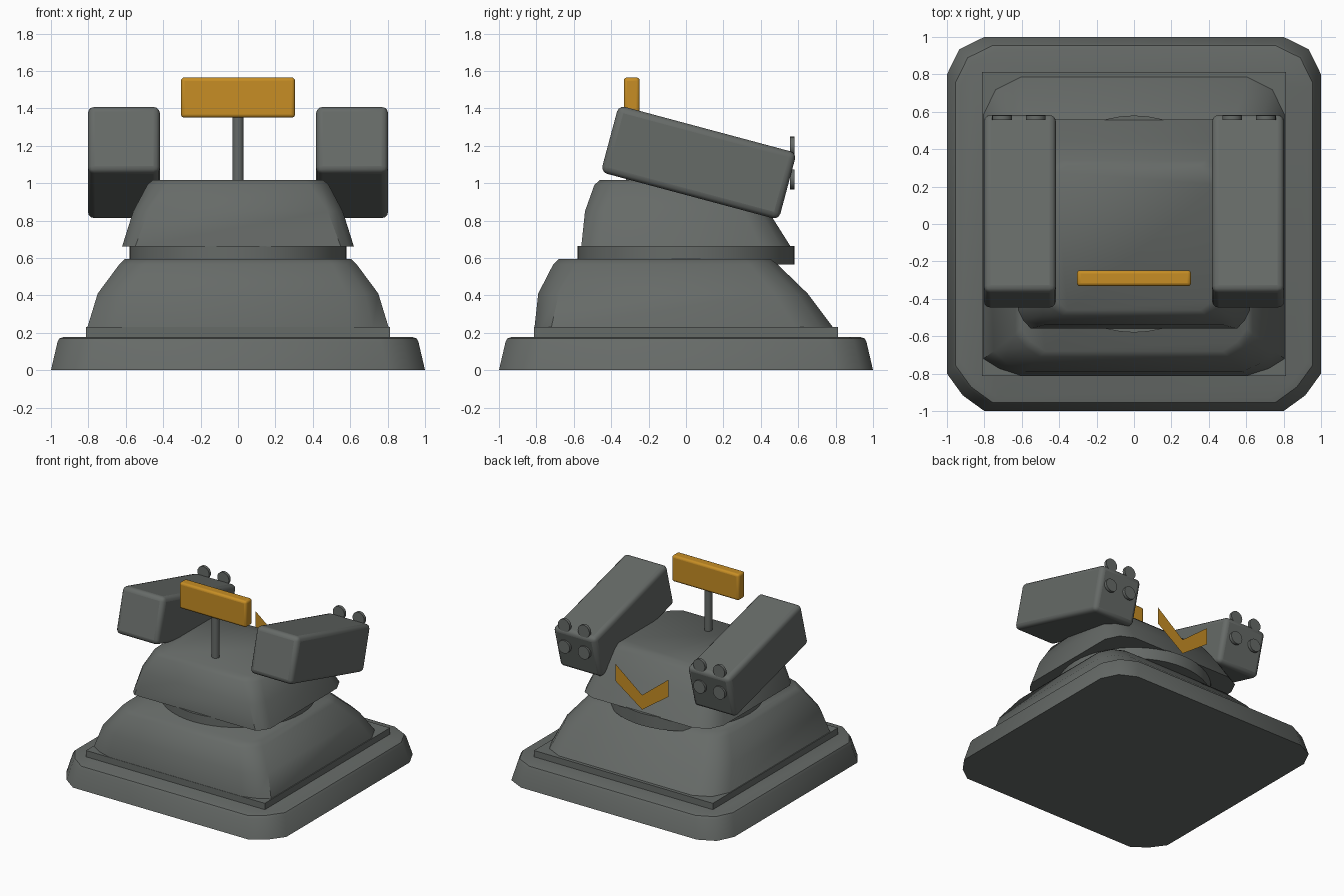
import bpy, bmesh
from math import radians
from mathutils import Matrix

cube = bpy.data.objects.get("Cube")
if cube:
    bpy.data.objects.remove(cube, do_unlink=True)


def material(name, rgb):
    m = bpy.data.materials.new(name)
    m.use_nodes = True
    m.diffuse_color = (*rgb, 1)
    m.node_tree.nodes["Principled BSDF"].inputs["Base Color"].default_value = (*rgb, 1)
    return m


GREY = material("dark grey", (0.133, 0.145, 0.137))
AMBER = material("amber", (0.57, 0.27, 0.018))


def finish(name, bm, mat, smooth=40, bevel=0.0):
    bmesh.ops.recalc_face_normals(bm, faces=bm.faces)
    mesh = bpy.data.meshes.new(name)
    bm.to_mesh(mesh)
    bm.free()
    mesh.materials.append(mat)
    ob = bpy.data.objects.new(name, mesh)
    bpy.context.collection.objects.link(ob)
    if bevel:
        mod = ob.modifiers.new("rounded edges", "BEVEL")
        mod.width, mod.segments = bevel, 3
    bpy.ops.object.select_all(action="DESELECT")
    ob.select_set(True)
    bpy.context.view_layer.objects.active = ob
    bpy.ops.object.shade_smooth_by_angle(angle=radians(smooth))
    return ob


def box(name, size, loc, mat, bevel=0.0, tilt=0.0):
    bm = bmesh.new()
    bmesh.ops.create_cube(bm, size=1, matrix=Matrix.Diagonal((*size, 1)))
    ob = finish(name, bm, mat, bevel=bevel)
    ob.location = loc
    ob.rotation_euler.x = radians(tilt)
    return ob


def cylinder(name, radius, depth, loc, sides, axis="Z"):
    bm = bmesh.new()
    bmesh.ops.create_cone(bm, cap_ends=True, segments=sides,
                          radius1=radius, radius2=radius, depth=depth)
    ob = finish(name, bm, GREY)
    ob.location = loc
    if axis == "Y":
        ob.rotation_euler.x = radians(90)
    return ob


def outline(hx, front, back, fc, bc):
    """Right-hand half outline, cut at the front and rounded at the back, then mirrored."""
    fx, fy = fc
    half = [(hx - fx, front), (hx - fx * 0.42, front + fy * 0.42), (hx, front + fy),
            (hx, back - bc), (hx - bc * 0.33, back - bc * 0.33), (hx - bc, back)]
    return half + [(-x, y) for x, y in reversed(half)]


def loft(name, sections, smooth=40):
    bm = bmesh.new()
    rings = [[bm.verts.new((x, y, z)) for x, y in outline(*rest)] for z, *rest in sections]
    for a, b in zip(rings, rings[1:]):
        n = len(a)
        for i in range(n):
            j = (i + 1) % n
            bm.faces.new((a[i], a[j], b[j], b[i]))
    bm.faces.new(rings[0])
    bm.faces.new(rings[-1])
    return finish(name, bm, GREY, smooth)


# Foundation slab and square step
loft("foundation", [(z, h, -h, h, (0.2, 0.2), 0.2)
                    for z, h in ((0, 1), (0.15, 0.965), (0.17, 0.955), (0.178, 0.93))])
box("step_plate", (1.625, 1.625, 0.055), (0, 0, 0.2025), GREY)

# Sloped lower and upper housings: height, half width, front, back, front cut, back cut
loft("lower_housing", [
    (0.23, 0.805, -0.81, 0.785, (0.2, 0.09), 0.2),
    (0.41, 0.75, -0.79, 0.65, (0.17, 0.11), 0.18),
    (0.565, 0.635, -0.71, 0.49, (0.13, 0.12), 0.15),
    (0.595, 0.605, -0.68, 0.45, (0.13, 0.12), 0.14)])
loft("upper_housing", [
    (0.66, 0.62, -0.56, 0.56, (0.07, 0.1), 0.16),
    (0.85, 0.56, -0.54, 0.44, (0.08, 0.1), 0.13),
    (0.99, 0.485, -0.49, 0.34, (0.1, 0.1), 0.1),
    (1.018, 0.455, -0.46, 0.31, (0.1, 0.1), 0.1)])

# Turning ring between the housings
cylinder("turning_ring", 0.58, 0.1, (0, 0, 0.615), 48)

# Tilted side pods with four exhaust discs each
for side, s in (("left", 1), ("right", -1)):
    box(side + "_pod", (0.385, 0.985, 0.37), (s * 0.61, 0.068, 1.11), GREY, 0.035, -15)
    for col, x in (("inner", 0.525), ("outer", 0.705)):
        for row, z in (("upper", 1.195), ("lower", 1.02)):
            cylinder(f"{side}_{row}_{col}_disc", 0.053, 0.024,
                     (s * x, 0.568, z), 20, "Y")

# Sensor panel on its mast
cylinder("mast", 0.03, 0.38, (0, -0.29, 1.18), 20)
box("sensor_panel", (0.61, 0.085, 0.215), (0, -0.29, 1.4575), AMBER, 0.018)

# Flat chevron plate behind the upper housing
bm = bmesh.new()
columns = [[bm.verts.new((x, 0.57, z)) for z in heights]
           for x, heights in ((-0.24, (0.86, 1.0)), (0, (0.69, 0.81)), (0.24, (0.86, 1.0)))]
for a, b in zip(columns, columns[1:]):
    bm.faces.new((a[0], a[1], b[1], b[0]))
finish("rear_chevron", bm, AMBER)
